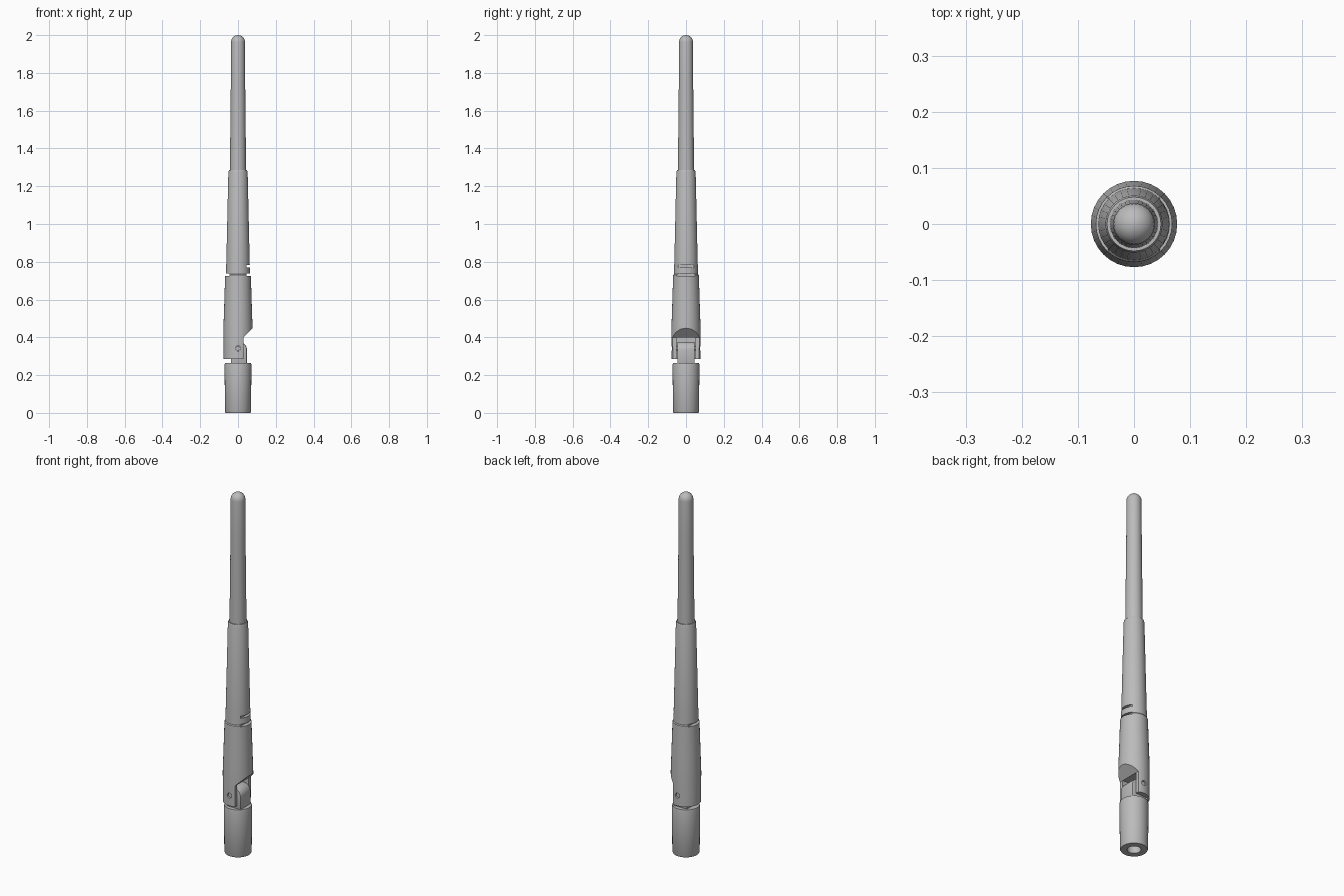
import bpy, bmesh, math
from mathutils import Vector

if "Cube" in bpy.data.objects:
    bpy.data.objects.remove(bpy.data.objects["Cube"], do_unlink=True)

grey = bpy.data.materials.new("matte grey")
grey.use_nodes = True
COLOUR = (0.5, 0.5, 0.5, 1)
grey.diffuse_color = COLOUR
grey.node_tree.nodes["Principled BSDF"].inputs["Base Color"].default_value = COLOUR


def finish(name, bm):
    bmesh.ops.recalc_face_normals(bm, faces=bm.faces)
    mesh = bpy.data.meshes.new(name)
    bm.to_mesh(mesh)
    bm.free()
    mesh.materials.append(grey)
    obj = bpy.data.objects.new(name, mesh)
    bpy.context.collection.objects.link(obj)
    return obj


def lathe(name, profile, segments=32):
    """Solid of revolution from (radius, height) points, capped at both ends."""
    bm = bmesh.new()
    rings = []
    for r, z in profile:
        rings.append([bm.verts.new((r * math.cos(a), r * math.sin(a), z))
                      for a in (math.tau * i / segments for i in range(segments))])
    for low, high in zip(rings, rings[1:]):
        for i in range(segments):
            j = (i + 1) % segments
            bm.faces.new((low[i], low[j], high[j], high[i]))
    bm.faces.new(rings[0])
    bm.faces.new(rings[-1])
    return finish(name, bm)


def prism(name, outline, half_width):
    """Outline in x and z, extruded symmetrically along y."""
    bm = bmesh.new()
    face = bm.faces.new([bm.verts.new((x, -half_width, z)) for x, z in outline])
    new = bmesh.ops.extrude_face_region(bm, geom=[face])["geom"]
    moved = [v for v in new if isinstance(v, bmesh.types.BMVert)]
    bmesh.ops.translate(bm, verts=moved, vec=Vector((0, 2 * half_width, 0)))
    return finish(name, bm)


def box(name, x0, x1, z0, z1, half_width):
    return prism(name, [(x0, z0), (x1, z0), (x1, z1), (x0, z1)], half_width)


def circle(x, z, r, n=20, start=0, sweep=math.tau):
    return [(x + r * math.cos(start + sweep * i / n),
             z + r * math.sin(start + sweep * i / n)) for i in range(n)]


def apply(obj, mod):
    bpy.context.view_layer.objects.active = obj
    bpy.ops.object.modifier_apply(modifier=mod.name)


def cut(obj, cutter):
    mod = obj.modifiers.new("cut", "BOOLEAN")
    mod.operation = "DIFFERENCE"
    mod.solver = "EXACT"
    mod.object = cutter
    apply(obj, mod)
    bpy.data.objects.remove(cutter, do_unlink=True)


def smooth(obj, angle=30):
    bpy.ops.object.select_all(action="DESELECT")
    obj.select_set(True)
    bpy.context.view_layer.objects.active = obj
    bpy.ops.object.shade_smooth_by_angle(angle=math.radians(angle))


# Connector base with a blind socket underneath
base = lathe("connector_base", [(0.066, 0), (0.069, 0.006), (0.071, 0.255), (0.069, 0.265)])
cut(base, lathe("socket_cutter", [(0.034, -0.05), (0.034, 0.2)]))

# Tapered sleeve
sleeve = lathe("sleeve", [(0.076, 0.285), (0.077, 0.45), (0.073, 0.57), (0.068, 0.73),
                          (0.064, 0.735), (0.062, 0.79), (0.051, 1.275), (0.048, 1.285)])

# Slanted opening on one side, hinge slot and pin hole
cut(sleeve, prism("opening_cutter", [(0.03, 0.2), (0.2, 0.2), (0.2, 0.575), (0.03, 0.4)], 0.2))
cut(sleeve, box("slot_cutter", -0.046, 0.15, 0.2, 0.4, 0.05))
cut(sleeve, prism("pin_hole_cutter", circle(0, 0.342, 0.014), 0.2))

# Grip grooves: two on the open side, one on the closed side
for side, z in ((1, 0.777), (1, 0.732), (-1, 0.732)):
    x0, x1 = sorted((side * 0.046, side * 0.15))
    cut(sleeve, box("groove_cutter", x0, x1, z - 0.006, z + 0.006, 0.2))

# Upper rod with a rounded tip
tip = [(0.037 * math.cos(a), 1.963 + 0.037 * math.sin(a))
       for a in (math.radians(d) for d in (0, 15, 30, 45, 60, 75, 87))]
rod = lathe("upper_rod", [(0.043, 1.27), (0.038, 1.75)] + tip)

# Hinge tongue standing on the base
tongue_top = circle(0.005, 0.333, 0.043, n=16, sweep=math.pi)
tongue = prism("hinge_tongue", [(0.048, 0.255)] + tongue_top + [(-0.038, 0.333), (-0.038, 0.255)], 0.046)
bevel = tongue.modifiers.new("bevel", "BEVEL")
bevel.width = 0.007
bevel.segments = 2
bevel.limit_method = "ANGLE"
bevel.angle_limit = math.radians(40)
apply(tongue, bevel)

# Hinge pin, slightly recessed in its hole
pin = prism("hinge_pin", circle(0, 0.342, 0.0125), 0.068)

for part in (base, sleeve, rod, tongue, pin):
    smooth(part)
